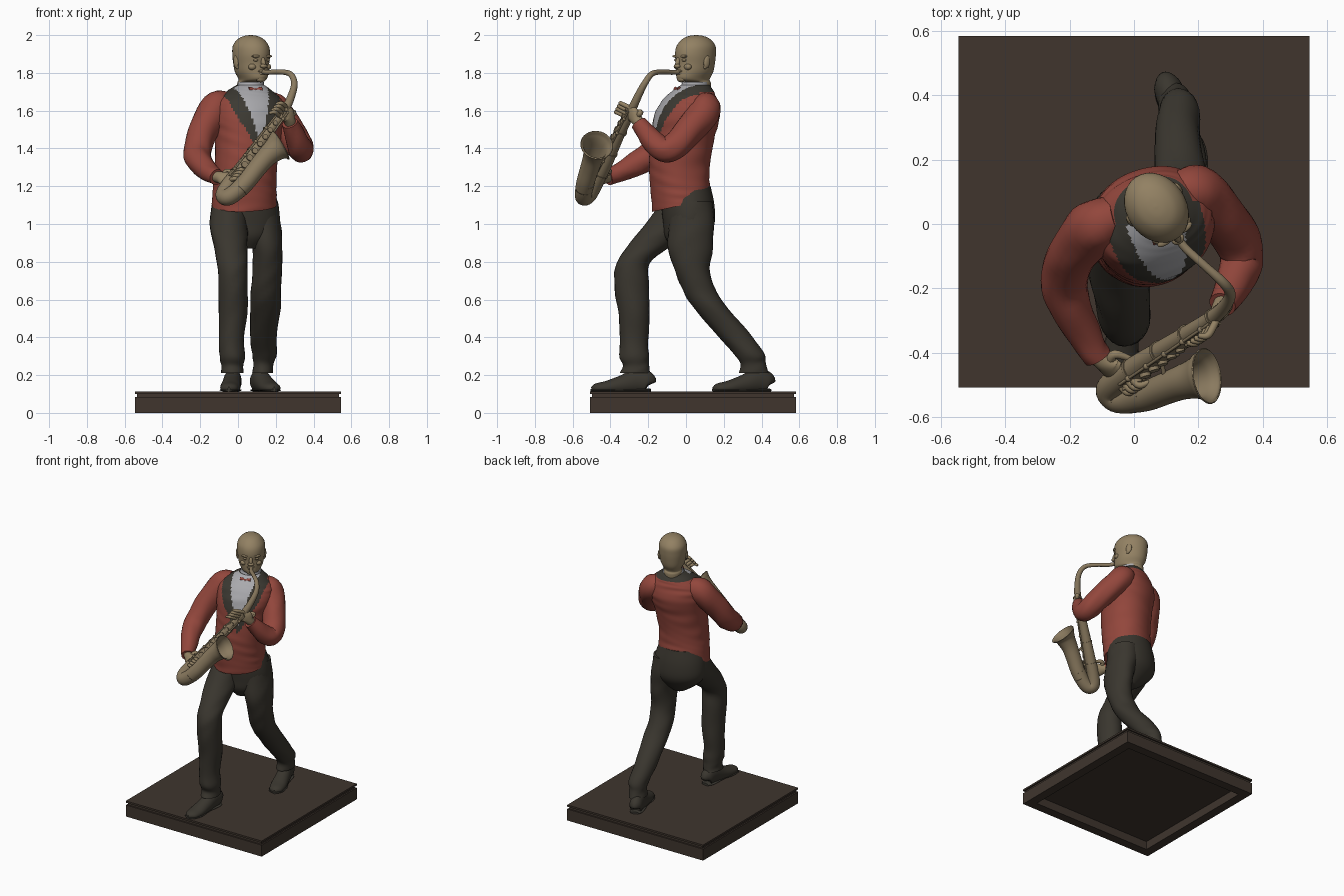
import bpy, bmesh, math
from mathutils import Vector, Matrix

if "Cube" in bpy.data.objects:
    bpy.data.objects.remove(bpy.data.objects["Cube"])


def material(name, rgb):
    m = bpy.data.materials.new(name)
    m.use_nodes = True
    m.diffuse_color = (*rgb, 1)
    bsdf = m.node_tree.nodes["Principled BSDF"]
    bsdf.inputs["Base Color"].default_value = (*rgb, 1)
    bsdf.inputs["Roughness"].default_value = 0.8
    return m


SKIN = material("tan skin", (.29, .22, .125))
BRASS = material("dull brass", (.255, .195, .115))
RED = material("jacket red", (.29, .062, .045))
BLACK = material("trouser black", (.042, .037, .028))
LAPEL = material("lapel black", (.045, .041, .032))
WHITE = material("shirt white", (.40, .40, .42))
PLINTH = material("plinth brown", (.05, .036, .027))


def finish(name, bm, mats, angle=50):
    me = bpy.data.meshes.new(name)
    bmesh.ops.recalc_face_normals(bm, faces=bm.faces)
    bm.to_mesh(me)
    bm.free()
    ob = bpy.data.objects.new(name, me)
    bpy.context.collection.objects.link(ob)
    for m in mats if isinstance(mats, list) else [mats]:
        me.materials.append(m)
    bpy.ops.object.select_all(action='DESELECT')
    ob.select_set(True)
    bpy.context.view_layer.objects.active = ob
    bpy.ops.object.shade_smooth_by_angle(angle=math.radians(angle))
    return ob


def spline(keys, steps):
    """Smooth curve through keys of any dimension."""
    out, n = [], len(keys)
    for i in range(n - 1):
        p0, p1, p2, p3 = (keys[max(0, min(n - 1, j))] for j in range(i - 1, i + 3))
        for s in range(steps):
            t = s / steps
            out.append([b + .5 * t * (c - a + t * (2*a - 5*b + 4*c - d + t * (3*(b - c) + d - a)))
                        for a, b, c, d in zip(p0, p1, p2, p3)])
    return out + [list(keys[-1])]


def sweep(name, keys, mats, seg=24, steps=5, level=False, yaw=0, normal=(0, 0, 1),
          caps=True, fold=0, power=1.0, edit=None):
    """Skin ellipses (x, y, z, a, b) along a path; level keeps them horizontal."""
    pts = spline([k if len(k) == 5 else (*k, k[3]) for k in keys], steps)
    bm, rings, n = bmesh.new(), [], Vector(normal)
    for i, p in enumerate(pts):
        c = Vector(p[:3])
        if level:
            u = Vector((math.cos(yaw), math.sin(yaw), 0))
            v = Vector((-u.y, u.x, 0))
        else:
            t = (Vector(pts[min(i + 1, len(pts) - 1)][:3]) - Vector(pts[max(i - 1, 0)][:3])).normalized()
            n = (n - t * n.dot(t)).normalized()
            u, v = t.cross(n), n
        ring = []
        for j in range(seg):
            a = math.tau * j / seg
            ca, sa = math.cos(a), math.sin(a)
            r = 1 + fold * math.sin(i * .9 + 2 * math.sin(a * 2 + i * .15)) * (.4 + .6 * math.sin(a * 3 + i * .3))
            x = math.copysign(abs(ca) ** power, ca) * max(p[3], .001) * r
            y = math.copysign(abs(sa) ** power, sa) * max(p[4], .001) * r
            ring.append(bm.verts.new(c + u * x + v * y))
        rings.append(ring)
    for a, b in zip(rings, rings[1:]):
        for j in range(seg):
            k = (j + 1) % seg
            bm.faces.new((a[j], a[k], b[k], b[j]))
    if caps:
        bm.faces.new(rings[0])
        bm.faces.new(rings[-1])
    if edit:
        edit(bm)
    return finish(name, bm, mats)


def blob(name, loc, size, mat, rot=None):
    bm = bmesh.new()
    m = Matrix.Translation(loc) @ (rot or Matrix()) @ Matrix.Diagonal((*size, 1))
    bmesh.ops.create_uvsphere(bm, u_segments=16, v_segments=10, radius=1, matrix=m)
    return finish(name, bm, mat)


# Plinth: square profile with a groove and a hollow underside
bm = bmesh.new()
rings = []
for h, z in [(.48, .06), (.48, 0), (.545, 0), (.545, .083), (.535, .083), (.535, .1), (.545, .1), (.545, .113)]:
    rings.append([bm.verts.new((sx * h, sy * h + .038, z)) for sx, sy in ((-1, -1), (1, -1), (1, 1), (-1, 1))])
for a, b in zip(rings, rings[1:]):
    for j in range(4):
        bm.faces.new((a[j], a[j - 1], b[j - 1], b[j]))
bm.faces.new(rings[0])
bm.faces.new(rings[-1])
finish("plinth", bm, PLINTH, 20)

# Trousers
sweep("right_trouser_leg", [(-.045, -.01, 1.12, .09, .11), (-.05, -.08, 1, .1, .135), (-.04, -.19, .89, .09, .115),
      (-.03, -.28, .79, .08, .088), (-.027, -.288, .68, .078, .092), (-.027, -.275, .52, .075, .082),
      (-.035, -.275, .38, .066, .075), (-.03, -.275, .3, .068, .078), (-.03, -.265, .25, .058, .07),
      (-.03, -.27, .21, .06, .08)], BLACK, level=True, fold=.03)
sweep("left_trouser_leg", [(.12, .03, 1.12, .09, .11), (.135, .03, 1, .092, .12), (.155, .022, .87, .08, .118),
      (.155, .035, .75, .078, .092), (.147, .07, .65, .08, .088), (.145, .135, .55, .08, .09),
      (.135, .265, .4, .07, .09), (.14, .335, .31, .065, .08), (.135, .355, .26, .053, .068),
      (.13, .36, .21, .055, .078)], BLACK, level=True, fold=.03)
sweep("trouser_seat", [(.035, .0, 1.2, .15, .13), (.037, .01, 1.1, .178, .14), (.04, .015, 1, .18, .135),
      (.045, .0, .93, .13, .11), (.05, -.01, .87, .05, .06)], BLACK, seg=32, level=True, yaw=.12)


# Shoes: flattened on the plinth, with a heel block
def shoe(side, x, y, yaw):
    def flatten(bm):
        for v in bm.verts:
            v.co.z = max(v.co.z, .113)
        bmesh.ops.transform(bm, matrix=Matrix.Translation((x, y, 0)) @ Matrix.Rotation(yaw, 4, 'Z'), verts=bm.verts)
    sweep(side + "_shoe", [(0, .085, .15, .02, .025), (0, .075, .16, .042, .055), (0, .02, .17, .046, .065),
          (0, -.06, .15, .05, .05), (0, -.14, .135, .053, .036), (0, -.2, .13, .042, .026),
          (0, -.225, .125, .012, .012)], BLACK, edit=flatten)
    sweep(side + "_shoe_sole", [(0, .088, .12, .03, .008), (0, .05, .12, .046, .008), (0, -.06, .12, .044, .007),
          (0, -.14, .12, .057, .007), (0, -.205, .12, .044, .007), (0, -.23, .12, .01, .006)], LAPEL, edit=flatten)


shoe("right", -.03, -.275, -.08)
shoe("left", .125, .36, .3)

# Jacket body: shirt opening and lapels chosen by height and distance from the centre line
YAW = .3


def dress(bm):
    inv = Matrix.Rotation(-YAW, 3, 'Z')
    for v in bm.verts:
        if v.co.z < 1.25:
            v.co.z += (1.25 - v.co.z) * 1.5 * (v.co.y + .02)
    for f in bm.faces:
        c = f.calc_center_median()
        p = inv @ (c - Vector((.055, .03, 0)))
        shirt = .085 * (c.z - 1.43) / .28
        lapel = shirt + .02 + .055 * min(1, max(0, (c.z - 1.38) / .2))
        if p.y < -.01 and c.z > 1.43 and abs(p.x) < shirt:
            f.material_index = 1
        elif (p.y < 0 and c.z > 1.36 and abs(p.x) < lapel) or c.z > 1.7:
            f.material_index = 2


sweep("jacket_body", [(.033, -.025, 1.1, .172, .148), (.035, -.03, 1.18, .168, .153), (.042, -.035, 1.3, .163, .158),
      (.052, -.018, 1.45, .172, .165), (.06, .005, 1.57, .19, .17), (.06, .018, 1.65, .178, .142),
      (.062, .035, 1.7, .125, .11), (.066, .048, 1.735, .074, .076)],
      [RED, WHITE, LAPEL], seg=96, steps=10, level=True, yaw=YAW, fold=.012, power=.92, edit=dress)

# Sleeves
sweep("right_sleeve", [(-.05, .02, 1.645, .06), (-.115, -.005, 1.615, .085), (-.18, -.08, 1.5, .078),
      (-.215, -.16, 1.39, .074), (-.2, -.25, 1.325, .066), (-.145, -.36, 1.27, .05), (-.112, -.415, 1.248, .043)],
      RED, fold=.05)
sweep("left_sleeve", [(.13, .08, 1.645, .06), (.19, .1, 1.605, .085), (.265, .03, 1.51, .078),
      (.325, -.06, 1.415, .073), (.332, -.12, 1.395, .066), (.31, -.185, 1.45, .058), (.275, -.25, 1.535, .042)],
      RED, fold=.05, normal=(1, 0, 0))

# Shirt collar and bow tie
sweep("shirt_collar", [(.066, .045, 1.705, .08, .084), (.068, .048, 1.735, .07, .074), (.07, .05, 1.752, .066, .07)],
      WHITE, level=True, yaw=YAW)
tie = Matrix.Rotation(YAW, 4, 'Z')
centre = Vector((.092, -.046, 1.708))
for s in (-1, 1):
    sweep("bow_tie_wing", [centre + Vector()] and [(*(centre + tie @ Vector((s * d, 0, 0))), w, .01)
          for d, w in ((0, .007), (.018, .015), (.036, .019))], RED, seg=12, normal=(0, 1, 0))
blob("bow_tie_knot", centre, (.009, .013, .011), RED, tie)

# Head, built facing forward and turned as a whole
TURN = Matrix.Translation((.07, .05, 0)) @ Matrix.Rotation(.6, 4, 'Z')


def turn(bm):
    bmesh.ops.transform(bm, matrix=TURN, verts=bm.verts)


sweep("head", [(0, .02, 1.68, .06, .063), (0, .022, 1.745, .06, .065), (0, -.012, 1.765, .062, .094),
      (0, -.005, 1.805, .08, .106), (0, 0, 1.85, .088, .11), (0, 0, 1.9, .093, .115), (0, .004, 1.945, .088, .108),
      (0, .005, 1.98, .062, .077), (0, .005, 1.996, .03, .038), (0, .005, 2, .002, .002)],
      SKIN, seg=32, level=True, edit=turn)


def feature(name, loc, size, tilt=0):
    blob(name, TURN @ Vector(loc), size, SKIN, Matrix.Rotation(.6, 4, 'Z') @ Matrix.Rotation(tilt, 4, 'X'))


feature("nose_bridge", (0, -.112, 1.858), (.012, .014, .032), -.3)
feature("nose_tip", (0, -.118, 1.836), (.021, .016, .012))
feature("upper_lip", (0, -.104, 1.809), (.028, .012, .008))
feature("lower_lip", (0, -.102, 1.796), (.024, .012, .008))
feature("chin", (0, -.09, 1.768), (.03, .02, .018))
for s in (-1, 1):
    feature("brow", (s * .036, -.1, 1.888), (.028, .013, .008))
    feature("cheek", (s * .046, -.08, 1.832), (.024, .02, .018))
    feature("eye", (s * .036, -.098, 1.868), (.016, .01, .008))
    feature("ear", (s * .09, .012, 1.858), (.01, .02, .034), -.15)
    feature("ear_lobe", (s * .086, .004, 1.832), (.008, .011, .012))

# Saxophone: neck and body tube, bow, flared bell
sweep("saxophone_body", [(.135, -.04, 1.805, .012), (.16, -.075, 1.803, .013), (.22, -.13, 1.805, .013),
      (.275, -.18, 1.795, .015), (.298, -.215, 1.75, .017), (.285, -.25, 1.685, .02), (.245, -.29, 1.6, .024),
      (.14, -.36, 1.46, .03), (.03, -.43, 1.31, .036), (-.05, -.485, 1.205, .041), (-.076, -.515, 1.155, .043),
      (-.055, -.54, 1.142, .045), (-.01, -.542, 1.17, .046), (.04, -.53, 1.22, .048)], BRASS, normal=(0, 0, 1))
bell = sweep("saxophone_bell", [(.01, -.54, 1.185, .046), (.05, -.53, 1.23, .048), (.1, -.51, 1.295, .05),
             (.148, -.492, 1.352, .054), (.192, -.48, 1.392, .064), (.215, -.474, 1.41, .078),
             (.226, -.472, 1.417, .088)], BRASS, seg=32, caps=False)
wall = bell.modifiers.new("wall", 'SOLIDIFY')
wall.thickness = .004

# Key work along the front of the tube
top, low = Vector((.245, -.29, 1.6)), Vector((-.03, -.47, 1.23))
axis = (low - top).normalized()
out = Vector((.35, -.75, .4))
out = (out - axis * out.dot(axis)).normalized()
side = axis.cross(out)
for i in range(11):
    t = i / 10
    c = top.lerp(low, t)
    r = .024 + .015 * t
    a, b = c + out * (r - .003), c + out * (r + .009)
    sweep("key_cup", [(*a, .011 + .008 * t), (*b, .011 + .008 * t)], BRASS, seg=14, steps=1, normal=side)
    if i % 3 == 0:
        a, b = c - axis * .005, c + axis * .005
        sweep("tube_band", [(*a, r + .004), (*b, r + .004)], BRASS, steps=1)
for s in (-1, 1):
    a, b = top + out * .02 + side * s * .02, low + out * .03 + side * s * .03
    sweep("key_rod", [(*a, .005), (*b, .005)], BRASS, seg=8, steps=1)
    for i in range(5):
        blob("key_post", a.lerp(b, .1 + i * .2), (.01, .01, .01), BRASS)
sweep("bell_brace", [(.08, -.4, 1.37, .007), (.1, -.5, 1.32, .007)], BRASS, seg=8, steps=1)


# Hands: a palm from the wrist, fingers curled around the tube, and a thumb
def hand(name, wrist, palm, tube, along, reach):
    w, p, q = Vector(wrist), Vector(palm), Vector(tube)
    along, reach = Vector(along).normalized(), Vector(reach).normalized()
    sweep(name + "_palm", [(*w, .03), (*w.lerp(p, .5), .03, .032), (*p, .022, .044), (*p.lerp(q, .35), .016, .04)],
          SKIN, normal=along)
    for i in range(4):
        o = along * (i - 1.5) * .021
        k, m = p.lerp(q, .3) + o, p.lerp(q, .7) + o + reach * .03
        e = q + o + reach * .04
        f = e + (q - p).normalized() * .03 - reach * .022
        sweep(name + "_finger", [(*k, .012), (*m, .012), (*e, .011), (*f, .008)], SKIN, seg=10, normal=along)
    a = w.lerp(p, .6) + along * .02
    sweep(name + "_thumb", [(*a, .015), (*(a + along * .03 - reach * .01), .014),
          (*(a.lerp(q, .6) + along * .035 - reach * .025), .009)], SKIN, seg=10, normal=reach)


hand("right_hand", (-.118, -.405, 1.252), (-.065, -.45, 1.24), (.0, -.475, 1.25), -axis, (0, -.8, .3))
hand("left_hand", (.28, -.242, 1.527), (.262, -.282, 1.58), (.205, -.325, 1.595), -axis, (.1, -.8, .5))
